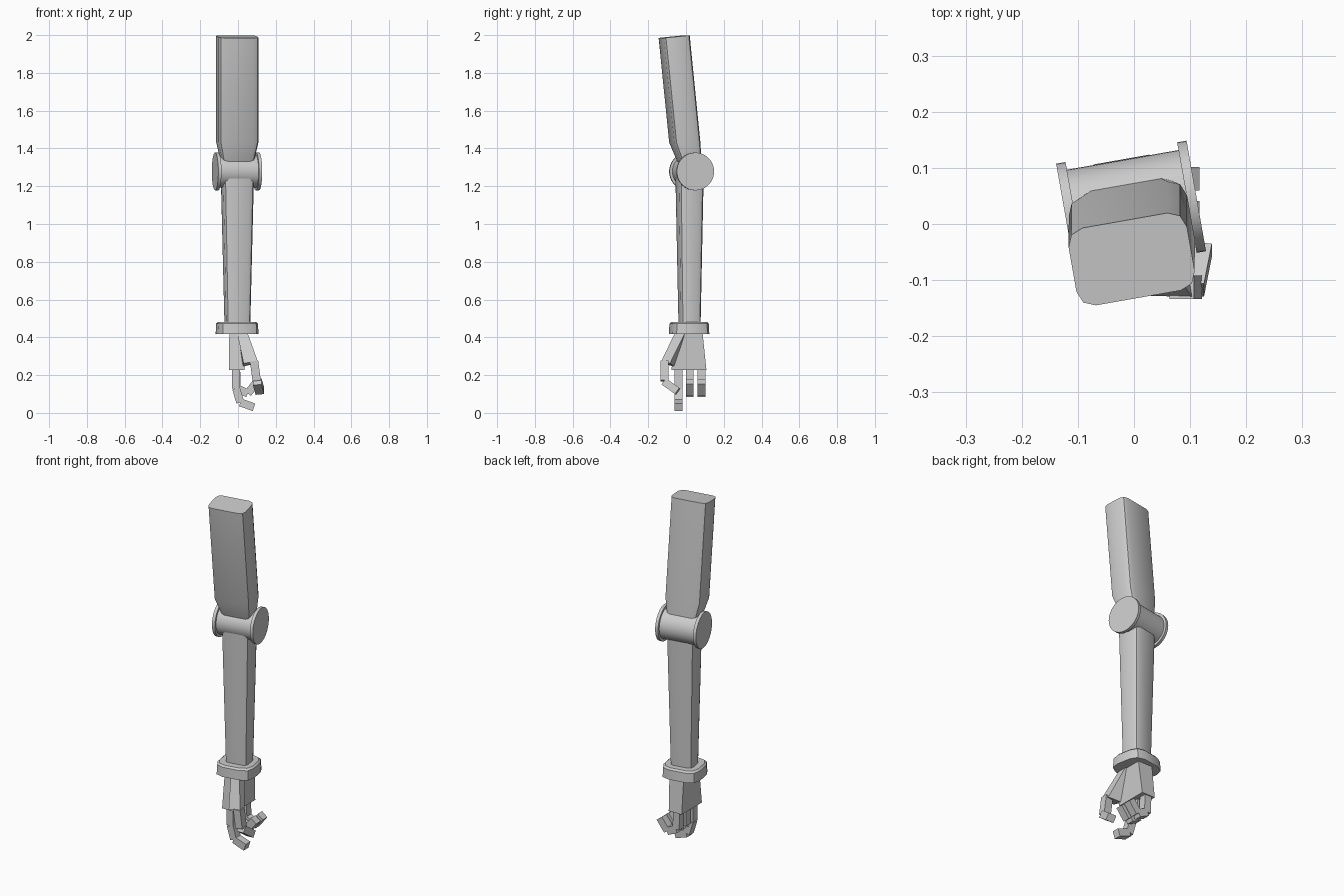
import bpy, bmesh, math
from mathutils import Vector, Matrix

if "Cube" in bpy.data.objects:
    bpy.data.objects.remove(bpy.data.objects["Cube"])

TWIST = Matrix.Rotation(math.radians(10), 4, 'Z')   # arm is turned about z; hand is not


def finish(name, bm, smooth=True):
    bmesh.ops.recalc_face_normals(bm, faces=bm.faces)
    me = bpy.data.meshes.new(name)
    bm.to_mesh(me)
    bm.free()
    ob = bpy.data.objects.new(name, me)
    bpy.context.collection.objects.link(ob)
    if smooth:
        me.polygons.foreach_set("use_smooth", [True] * len(me.polygons))
        me.set_sharp_from_angle(angle=math.radians(35))
    return ob


def loft(name, rings, smooth=True):
    bm = bmesh.new()
    vs = [[bm.verts.new(p) for p in ring] for ring in rings]
    n = len(vs[0])
    for a, b in zip(vs, vs[1:]):
        for i in range(n):
            j = (i + 1) % n
            bm.faces.new((a[i], a[j], b[j], b[i]))
    bm.faces.new(vs[0][::-1])
    bm.faces.new(vs[-1])
    return finish(name, bm, smooth)


def rounded(cu, cv, z, hu, hv, r, slope=0.0):
    """Rounded rectangle section with three points per corner."""
    pts = []
    for k, (sx, sy) in enumerate([(1, 1), (-1, 1), (-1, -1), (1, -1)]):
        for s in range(3):
            a = math.radians(90 * k + 45 * s)
            u = sx * (hu - r) + r * math.cos(a)
            v = sy * (hv - r) + r * math.sin(a)
            pts.append(TWIST @ Vector((cu + u, cv + v, z + slope * v)))
    return pts


def drum(name, profile):
    """Turned part round the elbow axis; profile = (u, radius)."""
    rings = []
    for u, r in profile:
        rings.append([TWIST @ Vector((u, 0.03 + r * math.cos(t), 1.278 + r * math.sin(t)))
                      for t in (2 * math.pi * i / 40 for i in range(40))])
    return loft(name, rings)


def bone(name, p, q, side, w, t):
    """Box from p to q; w is its width along side, t its thickness."""
    p, q = Vector(p), Vector(q)
    d = (q - p).normalized()
    s = Vector(side)
    s = (s - d * s.dot(d)).normalized()
    n = d.cross(s)
    quad = [(1, 1), (-1, 1), (-1, -1), (1, -1)]
    return loft(name, [[c + s * (a * w / 2) + n * (b * t / 2) for a, b in quad]
                       for c in (p, q)], False)


# arm
loft("upper_arm", [rounded(-0.015, -0.061, 1.992, 0.107, 0.070, 0.030, 0.1),
                   rounded(-0.005, -0.006, 1.435, 0.107, 0.070, 0.030, 0.05),
                   rounded(0.0, 0.026, 1.300, 0.078, 0.050, 0.022)])
loft("forearm", [rounded(0.0, 0.019, 1.27, 0.083, 0.067, 0.030),
                 rounded(0.0, 0.019, 0.45, 0.064, 0.052, 0.024)])

# elbow joint
drum("elbow_barrel", [(-0.105, 0.086), (0.105, 0.086)])
for name, s in (("elbow_disc_left", -1), ("elbow_disc_right", 1)):
    drum(name, [(s * 0.101, 0.100), (s * 0.118, 0.100)])

# wrist cuff
loft("wrist_cuff", [rounded(-0.002, 0.017, 0.418, 0.108, 0.100, 0.058),
                    rounded(-0.002, 0.017, 0.472, 0.105, 0.097, 0.056),
                    rounded(-0.002, 0.017, 0.482, 0.095, 0.088, 0.050)])

# palm
def rect(x0, x1, y0, y1, z):
    return [(x0, y0, z), (x1, y0, z), (x1, y1, z), (x0, y1, z)]

loft("palm", [rect(-0.046, 0.045, -0.055, 0.087, 0.43),
              rect(-0.048, 0.035, -0.077, 0.108, 0.228)], False)

# fingers: joint paths in x, z
OPEN = [(-0.010, 0.24), (-0.010, 0.130), (0.012, 0.055), (0.085, 0.030)]
CURLED = [(-0.010, 0.24), (-0.006, 0.130), (0.052, 0.103), (0.100, 0.165)]
for name, y, path in (("index_finger", -0.039, OPEN),
                      ("middle_finger", 0.020, CURLED),
                      ("outer_finger", 0.081, CURLED)):
    for i in range(3):
        (xa, za), (xb, zb) = path[i], path[i + 1]
        bone(f"{name}_{i + 1}", (xa, y, za), (xb, y, zb), (0, 1, 0), 0.042, 0.042)

# thumb
loft("thumb_base", [rect(-0.005, 0.050, -0.058, -0.005, 0.425),
                    [(0.030, -0.128, 0.262), (0.104, -0.130, 0.275),
                     (0.100, -0.085, 0.262), (0.025, -0.060, 0.245)]], False)
bone("thumb_middle", (0.085, -0.113, 0.275), (0.099, -0.113, 0.170), (1, 0, 0), 0.044, 0.042)
bone("thumb_tip", (0.102, -0.115, 0.165), (0.116, -0.044, 0.114), (1, 0, 0), 0.046, 0.040)
